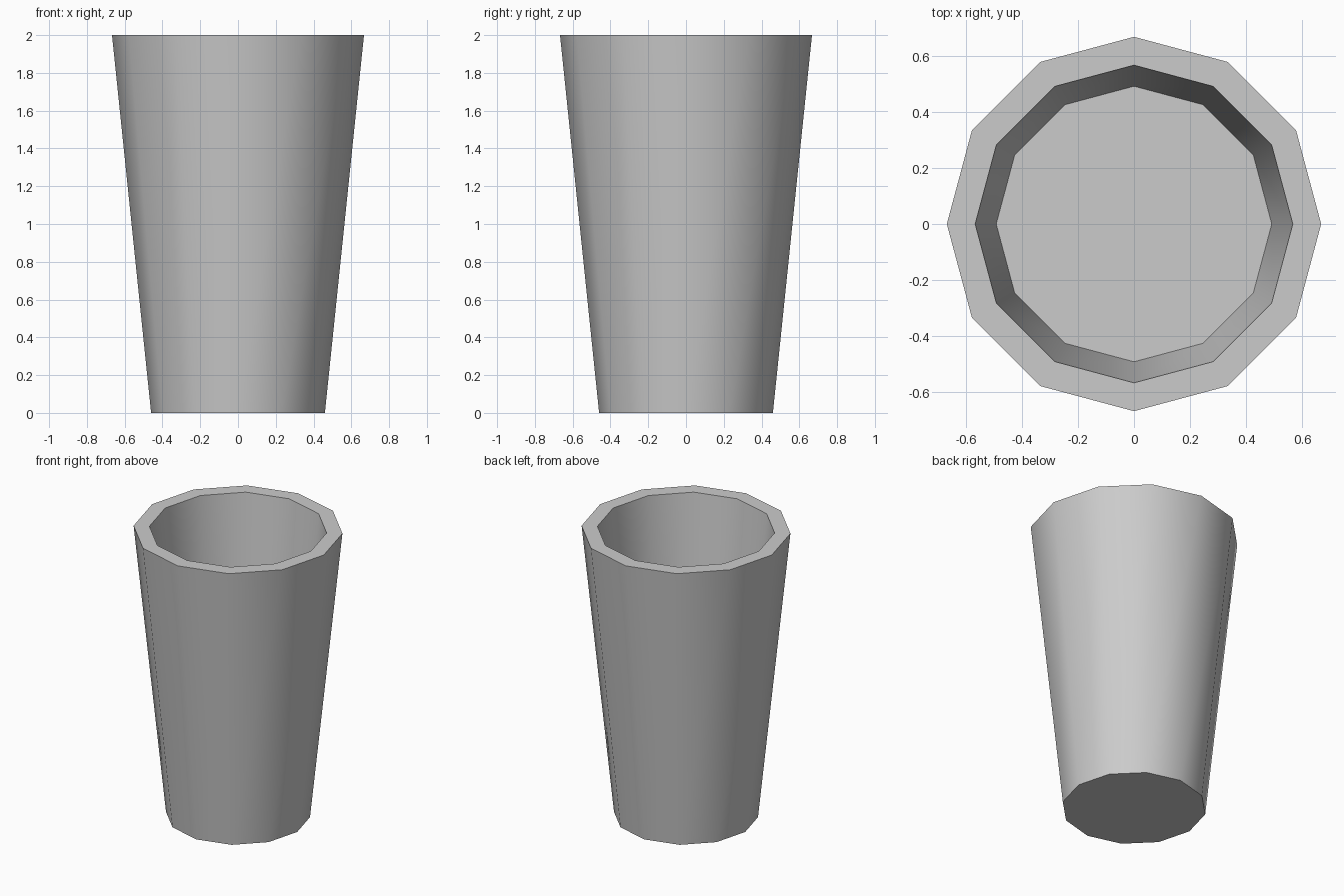
import bpy, bmesh, math

if "Cube" in bpy.data.objects:
    bpy.data.objects.remove(bpy.data.objects["Cube"])

SIDES = 12
# (radius, height): base, outer rim, inner rim, inner floor
PROFILE = [(0.46, 0.0), (0.667, 2.0), (0.566, 2.0), (0.491, 1.27)]

bm = bmesh.new()
rings = []
for r, z in PROFILE:
    rings.append([bm.verts.new((r * math.cos(2 * math.pi * i / SIDES),
                                r * math.sin(2 * math.pi * i / SIDES), z))
                  for i in range(SIDES)])

# walls and rim
for a, b in zip(rings, rings[1:]):
    for i in range(SIDES):
        j = (i + 1) % SIDES
        bm.faces.new((a[i], a[j], b[j], b[i]))

# base and inner floor
bm.faces.new(rings[0][::-1])
bm.faces.new(rings[-1])
bmesh.ops.recalc_face_normals(bm, faces=bm.faces)

mesh = bpy.data.meshes.new("cup")
bm.to_mesh(mesh)
bm.free()
cup = bpy.data.objects.new("cup", mesh)
bpy.context.collection.objects.link(cup)

# smooth walls, sharp rim and base
bpy.context.view_layer.objects.active = cup
cup.select_set(True)
bpy.ops.object.shade_smooth_by_angle(angle=math.radians(35))
